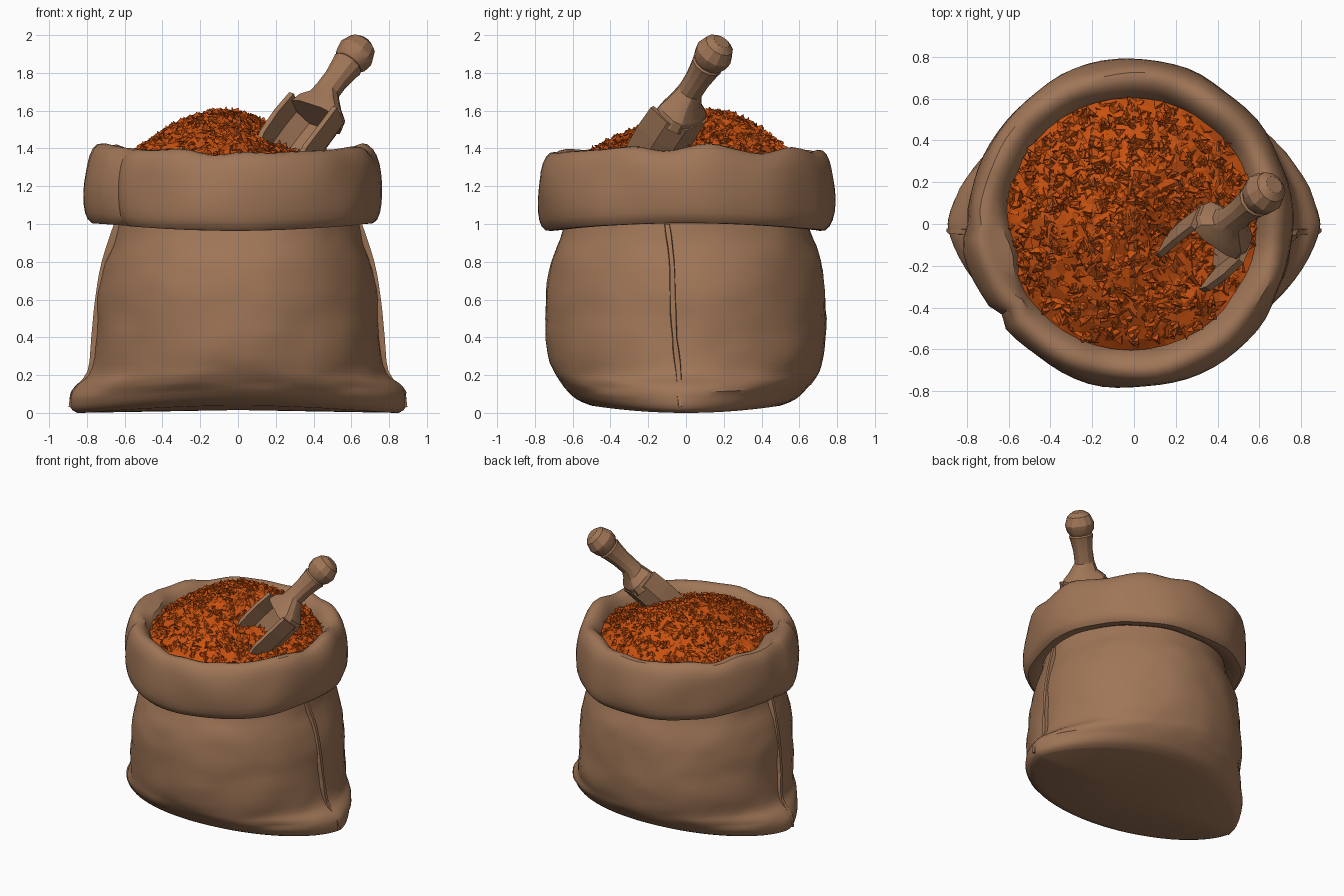
import bpy, bmesh, math, random
from mathutils import Vector, noise

if "Cube" in bpy.data.objects:
    bpy.data.objects.remove(bpy.data.objects["Cube"])

random.seed(4)
TAU = 2 * math.pi


def material(name, rgb):
    m = bpy.data.materials.new(name)
    m.diffuse_color = (*rgb, 1)
    m.use_nodes = True
    m.node_tree.nodes["Principled BSDF"].inputs["Base Color"].default_value = m.diffuse_color
    return m


BURLAP = material("burlap_brown", (0.35, 0.18, 0.095))
SPICE = material("spice_orange", (0.58, 0.082, 0.005))


def add_object(name, bm, mat, smooth=None):
    bmesh.ops.recalc_face_normals(bm, faces=bm.faces)
    me = bpy.data.meshes.new(name)
    bm.to_mesh(me)
    bm.free()
    me.materials.append(mat)
    ob = bpy.data.objects.new(name, me)
    bpy.context.collection.objects.link(ob)
    if smooth:
        bpy.ops.object.select_all(action='DESELECT')
        ob.select_set(True)
        bpy.context.view_layer.objects.active = ob
        bpy.ops.object.shade_smooth_by_angle(angle=math.radians(smooth))
    return ob


def loft(bm, rings, cap_start=True, cap_end=True):
    rows = [[bm.verts.new(p) for p in ring] for ring in rings]
    n = len(rows[0])
    for a, b in zip(rows, rows[1:]):
        for i in range(n):
            j = (i + 1) % n
            bm.faces.new((a[i], a[j], b[j], b[i]))
    if cap_start:
        bm.faces.new(rows[0])
    if cap_end:
        bm.faces.new(rows[-1])


def spline(pts, sub):
    # Catmull-Rom samples through a short profile
    out = []
    for i in range(len(pts) - 1):
        p = [pts[max(i - 1, 0)], pts[i], pts[i + 1], pts[min(i + 2, len(pts) - 1)]]
        for k in range(sub):
            t = k / sub
            out.append([0.5 * (2 * b + (c - a) * t + (2 * a - 5 * b + 4 * c - d) * t * t
                               + (3 * b - a - 3 * c + d) * t ** 3) for a, b, c, d in zip(*p)])
    return out + [list(pts[-1])]


def wobble(x, y, z, scale, seed=0.0):
    return noise.noise(Vector((x * scale + seed, y * scale, z * scale * 1.5)))


# Sack body: z, half width, half depth, corner pinch
body_profile = [(0, .85, .50, 1.3), (.025, .885, .58, 1.3), (.09, .89, .645, 1.28),
                (.15, .855, .685, 1.2), (.21, .785, .71, 1.08), (.35, .765, .738, 1),
                (.5, .748, .742, 1), (.65, .735, .735, 1), (.8, .705, .715, 1),
                (.92, .66, .675, 1), (1.02, .64, .645, 1)]
SEG = 72
rings = []
for z, a, b, p in spline(body_profile, 3):
    ring = []
    for i in range(SEG):
        t = TAU * i / SEG
        c, s = math.cos(t), math.sin(t)
        x, y = a * c, b * math.copysign(abs(s) ** p, s)
        f = 1
        if z > .1:
            f += .022 * wobble(x, y, z, 2.6) + .01 * wobble(x, y, z, 7, 5)
        lift = .055 * (y / .6) ** 2 * max(0, 1 - z / .3)
        ring.append((x * f, y * f, z + lift))
    rings.append(ring)
bm = bmesh.new()
loft(bm, rings, False, False)
bm.verts.ensure_lookup_table()
base = [bm.verts[i] for i in range(SEG)]
mid = bm.verts.new((0, 0, .015))
for i in range(SEG):
    bm.faces.new((mid, base[(i + 1) % SEG], base[i]))
add_object("sack_body", bm, BURLAP, 35)

# Rolled rim: radius, z
rim_profile = [(.60, 1.02), (.68, .975), (.745, .965), (.78, 1.02), (.788, 1.12), (.782, 1.23),
               (.765, 1.32), (.725, 1.375), (.67, 1.37), (.62, 1.31), (.59, 1.22), (.57, 1.1)]
rings = []
for r, z in spline(rim_profile, 2):
    ring = []
    for i in range(SEG):
        t = TAU * i / SEG
        c, s = math.cos(t), math.sin(t)
        top = max(0, min(1, (z - 1) / .35))
        fold = math.exp(-((t - 3.35) / .22) ** 2)       # lumpy overlap on the left
        crease = -.03 * math.exp(-((t - 3.75) / .05) ** 2) - .02 * math.exp(-((t - 3.12) / .04) ** 2)
        side = c * c
        rr = r + .02 * wobble(c, s, z, 2.5, 9) + (.025 * fold + crease) * (r > .66) - .012 * side
        zz = z + (.04 * side) * (1 - top) + (.025 * side + .025 * fold + .035 * wobble(c, s, 0, 2.8, 3)) * top
        if r < .66 and z > 1.1:
            rr -= .04 * fold
        ring.append((rr * c - .015, rr * s, zz))
    rings.append(ring)
bm = bmesh.new()
loft(bm, rings, False, False)
add_object("rolled_rim", bm, BURLAP, 35)

# Raised side seams
for side in (1, -1):
    rings = []
    for z, x, y in spline([(.03, .885, -.03), (.12, .865, -.035), (.22, .785, -.04), (.4, .765, -.06),
                           (.6, .745, -.07), (.8, .71, -.075), (1.0, .645, -.1)], 3):
        w = .018 + .008 * wobble(x, y, z, 9)
        rings.append([(side * (x - .03), y - w, z), (side * (x + .012), y - w * .7, z),
                      (side * (x + .012), y + w * .7, z), (side * (x - .03), y + w, z)])
    bm = bmesh.new()
    loft(bm, rings)
    add_object("seam_right" if side > 0 else "seam_left", bm, BURLAP)


# Spice mound with a hollow dug by the scoop
def mound(t, s):
    x = -.03 * (1 - s) + s * (.605 * math.cos(t) - .015)
    y = .10 * (1 - s) + s * .605 * math.sin(t)
    z = 1.31 + .31 * (1 - s ** 1.7)
    z -= .15 * math.exp(-((x - .28) ** 2 + (y + .12) ** 2) / .08) * (1 - s ** 4)
    return Vector((x, y, z))


bm = bmesh.new()
rings = []
for k in range(1, 15):
    ring = []
    for i in range(44):
        v = mound(TAU * i / 44, k / 14)
        v.z += random.uniform(-.012, .012)
        ring.append(v)
    rings.append(ring)
loft(bm, rings, True, False)
add_object("spice_mound", bm, SPICE)

# Loose flakes: small skewed pyramids
bm = bmesh.new()
for _ in range(1500):
    c = mound(random.uniform(0, TAU), .97 * math.sqrt(random.random()))
    turn = random.uniform(0, TAU)
    size = random.uniform(.018, .042)
    foot = []
    for k in range(3):
        a = turn + TAU * k / 3 + random.uniform(-.5, .5)
        foot.append(bm.verts.new(c + Vector((size * math.cos(a), size * math.sin(a), random.uniform(-.022, .01)))))
    tip = bm.verts.new(c + Vector((random.uniform(-.02, .02), random.uniform(-.02, .02), random.uniform(.008, .028))))
    for k in range(3):
        bm.faces.new((foot[k], foot[(k + 1) % 3], tip))
add_object("spice_flakes", bm, SPICE)

# Scoop frame: along the handle, across the blade, out of the opening
knob = Vector((.625, .15, 1.905))
along = Vector((-.54, -.45, -.71)).normalized()
across = Vector((.73, -.6, -.33))
across = (across - along * across.dot(along)).normalized()
out = along.cross(across)


def at(t, w, n):
    return knob + along * t + across * w + out * n


# Scoop handle and shoulder: t, half width, half height, offset, squareness
handle = [(-.085, .045, .045, 0, 1), (-.06, .08, .08, 0, 1), (0, .103, .103, 0, 1), (.05, .095, .095, 0, 1),
          (.075, .078, .078, 0, 1), (.085, .086, .086, 0, 1), (.11, .08, .08, 0, 1), (.2, .068, .068, 0, 1),
          (.28, .07, .066, 0, 1), (.34, .10, .08, -.015, .8), (.385, .148, .10, -.03, .65), (.44, .157, .108, -.033, .6)]
rings = []
for t, rw, rn, off, p in handle:
    ring = []
    for i in range(12):
        c, s = math.cos(TAU * (i + .5) / 12), math.sin(TAU * (i + .5) / 12)
        ring.append(at(t, rw * math.copysign(abs(c) ** p, c) + .02 * (t > .3),
                       off + rn * math.copysign(abs(s) ** p, s)))
    rings.append(ring)
bm = bmesh.new()
loft(bm, rings)
add_object("scoop_handle", bm, BURLAP, 25)

# Scoop blade: open trough
rings = []
for t, hw, top in ((.41, .16, .075), (.55, .165, .08), (.70, .16, .075), (.80, .15, .04)):
    u = [(-hw, top), (-hw, -.05), (-.6 * hw, -.14), (.6 * hw, -.14), (hw, -.05), (hw, top)]
    g = hw - .03
    inner = [(g, top), (g, -.04), (.55 * g, -.112), (-.55 * g, -.112), (-g, -.04), (-g, top)]
    rings.append([at(t, w + .02, n) for w, n in u + inner])
bm = bmesh.new()
loft(bm, rings)
add_object("scoop_blade", bm, BURLAP)
